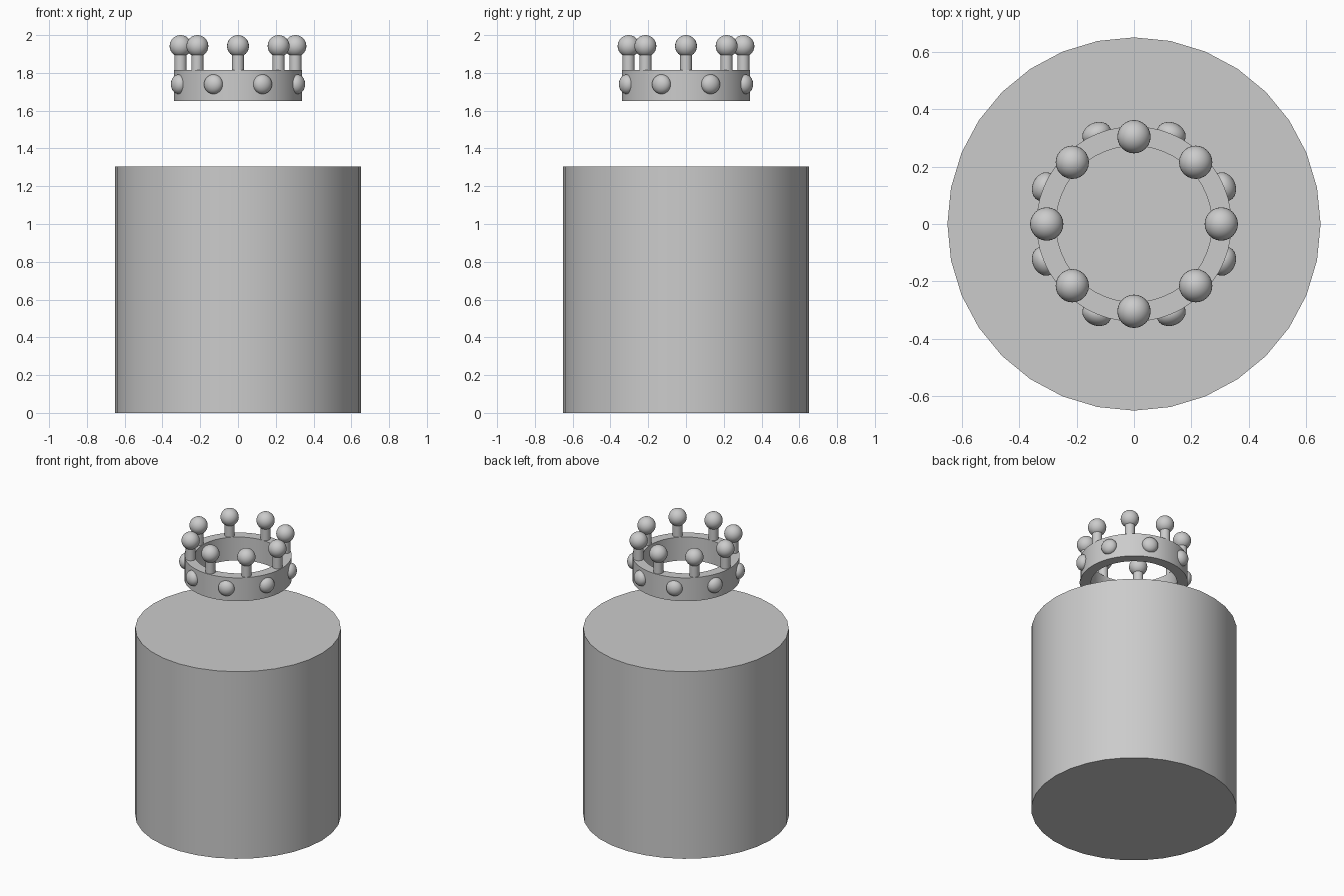
import bpy
from math import sin, cos, pi

if "Cube" in bpy.data.objects:
    bpy.data.objects.remove(bpy.data.objects["Cube"])


def finish(obj, name):
    obj.name = name
    bpy.ops.object.shade_smooth_by_angle()
    return obj


def cylinder(name, radius, z0, z1, sides, x=0, y=0):
    bpy.ops.mesh.primitive_cylinder_add(vertices=sides, radius=radius, depth=z1 - z0,
                                        location=(x, y, (z0 + z1) / 2))
    return finish(bpy.context.object, name)


def ball(name, radius, loc, turn=0, squash=1):
    bpy.ops.mesh.primitive_uv_sphere_add(segments=24, ring_count=16, radius=radius,
                                         location=loc, rotation=(0, 0, turn))
    bpy.context.object.scale = (squash, 1, 1)
    return finish(bpy.context.object, name)


def ring(name, inner, outer, z0, z1, sides):
    # rectangular section swept around z
    section = [(inner, z0), (outer, z0), (outer, z1), (inner, z1)]
    verts = [(r * cos(2 * pi * i / sides), r * sin(2 * pi * i / sides), z)
             for i in range(sides) for r, z in section]
    faces = [(i * 4 + k, ((i + 1) % sides) * 4 + k,
              ((i + 1) % sides) * 4 + (k + 1) % 4, i * 4 + (k + 1) % 4)
             for i in range(sides) for k in range(4)]
    faces = [f[::-1] for f in faces]
    mesh = bpy.data.meshes.new(name)
    mesh.from_pydata(verts, [], faces)
    import bmesh
    bm = bmesh.new()
    bm.from_mesh(mesh)
    bmesh.ops.recalc_face_normals(bm, faces=bm.faces)
    bm.to_mesh(mesh)
    bm.free()
    obj = bpy.data.objects.new(name, mesh)
    bpy.context.collection.objects.link(obj)
    bpy.ops.object.select_all(action='DESELECT')
    obj.select_set(True)
    bpy.context.view_layer.objects.active = obj
    return finish(obj, name)


# Pedestal drum
cylinder("pedestal", 0.65, 0, 1.305, 32)

# Floating crown band
ring("crown_band", 0.272, 0.34, 1.652, 1.815, 48)

# Eight posts with ball tips, and gems set between them
for i in range(8):
    a = i * pi / 4
    x, y = 0.304 * cos(a), 0.304 * sin(a)
    cylinder(f"crown_post_{i + 1}", 0.032, 1.80, 1.93, 16, x, y)
    ball(f"crown_ball_{i + 1}", 0.058, (x, y, 1.942))
    g = a + pi / 8
    ball(f"crown_gem_{i + 1}", 0.052, (0.339 * cos(g), 0.339 * sin(g), 1.74), g, 0.78)
